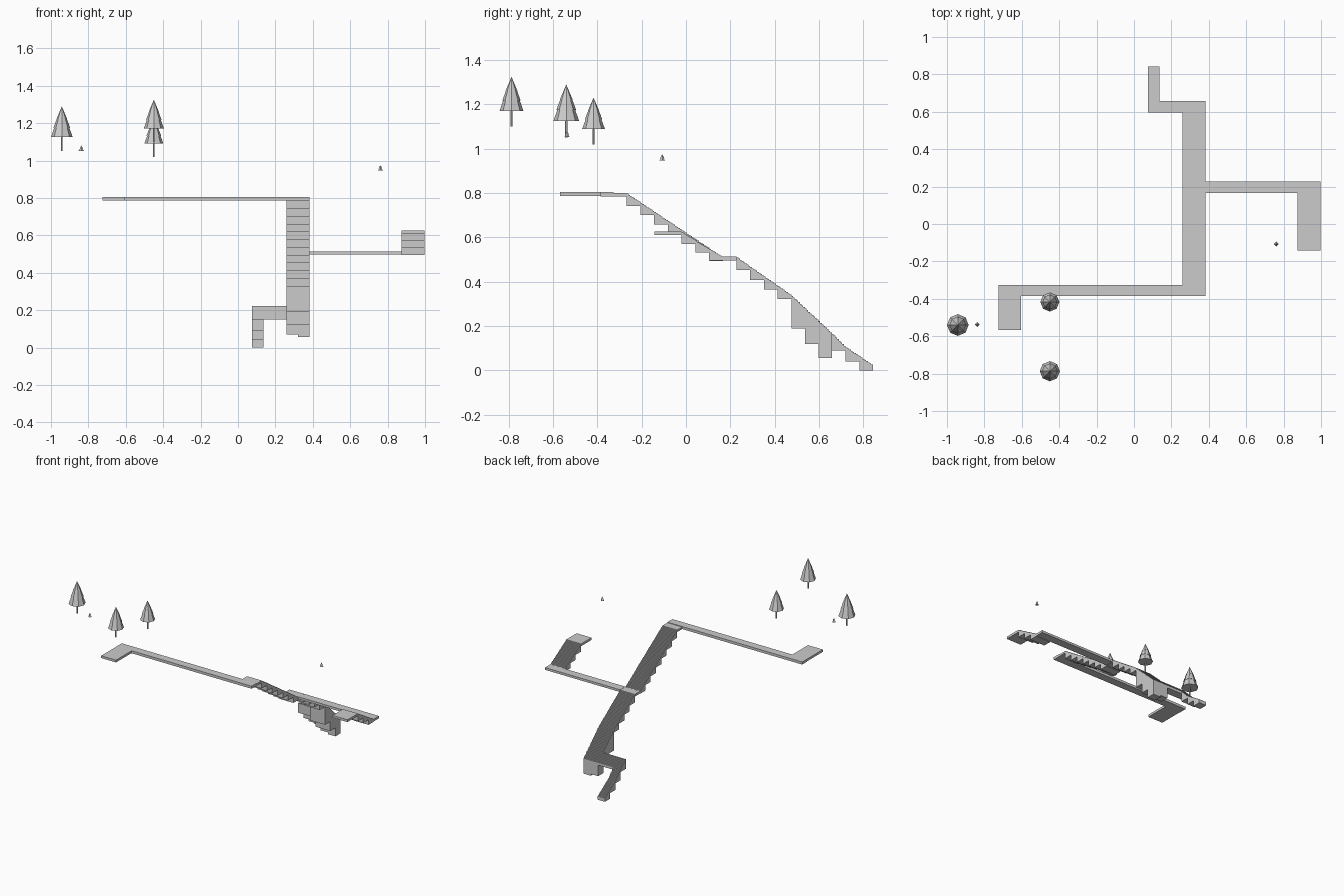
import bpy, bmesh, math

if "Cube" in bpy.data.objects:
    bpy.data.objects.remove(bpy.data.objects["Cube"])

grey = bpy.data.materials.new("light_grey")
grey.diffuse_color = (0.6, 0.6, 0.6, 1)
grey.use_nodes = True
grey.node_tree.nodes["Principled BSDF"].inputs["Base Color"].default_value = grey.diffuse_color


def finish(name, bm):
    bmesh.ops.recalc_face_normals(bm, faces=bm.faces)
    me = bpy.data.meshes.new(name)
    bm.to_mesh(me)
    bm.free()
    me.materials.append(grey)
    ob = bpy.data.objects.new(name, me)
    bpy.context.collection.objects.link(ob)
    return ob


def add_prism(bm, profile, x0, x1):
    """Extrude a (y, z) profile from x0 to x1."""
    face = bm.faces.new([bm.verts.new((x0, y, z)) for y, z in profile])
    res = bmesh.ops.extrude_face_region(bm, geom=[face])
    verts = [g for g in res["geom"] if isinstance(g, bmesh.types.BMVert)]
    bmesh.ops.translate(bm, verts=verts, vec=(x1 - x0, 0, 0))


def slab(name, x0, x1, y0, y1, z0, z1):
    bm = bmesh.new()
    add_prism(bm, [(y0, z0), (y1, z0), (y1, z1), (y0, z1)], x0, x1)
    finish(name, bm)


def add_step_block(bm, x0, x1, y0, y1, ztop, zlow, zbase, n=8):
    """One block with many fine treads on top, descending toward +y."""
    prof = [(y0, zbase), (y1, zbase)]
    dy, dz = (y1 - y0) / n, (ztop - zlow) / n
    for i in reversed(range(n)):
        z = ztop - dz * (i + 0.5)
        prof += [(y0 + dy * (i + 1), z), (y0 + dy * i, z)]
    add_prism(bm, prof, x0, x1)


def flight(name, x0, x1, y0, y1, ztop, zlow, count, thick=0.017, bases=None):
    bm = bmesh.new()
    dy, dz = (y1 - y0) / count, (ztop - zlow) / count
    for i in range(count):
        low = ztop - dz * (i + 1)
        base = bases[i] if bases else max(0, low - thick)
        add_step_block(bm, x0, x1, y0 + dy * i, y0 + dy * (i + 1),
                       ztop - dz * i, low, base)
    finish(name, bm)


# flat walkways
slab("upper_platform", -0.725, -0.603, -0.568, -0.385, 0.787, 0.804)
slab("upper_walkway", -0.725, 0.381, -0.385, -0.326, 0.785, 0.804)
slab("stair_head", 0.26, 0.381, -0.326, -0.268, 0.785, 0.80)
slab("middle_landing", 0.26, 0.381, 0.167, 0.228, 0.495, 0.512)
slab("side_walkway", 0.381, 0.997, 0.167, 0.228, 0.497, 0.514)
slab("side_platform", 0.875, 0.997, -0.142, -0.02, 0.61, 0.627)

# stair flights
flight("upper_stairs", 0.26, 0.381, -0.268, 0.167, 0.80, 0.51, 7)
flight("middle_stairs", 0.26, 0.381, 0.228, 0.475, 0.512, 0.34, 4)
flight("steep_stairs_left", 0.26, 0.32, 0.475, 0.658, 0.34, 0.168, 3,
       bases=[0.19, 0.12, 0.07])
flight("steep_stairs_right", 0.32, 0.381, 0.475, 0.658, 0.34, 0.168, 3,
       bases=[0.19, 0.12, 0.057])
flight("side_stairs", 0.875, 0.997, -0.02, 0.167, 0.625, 0.512, 3)
flight("low_walkway", 0.075, 0.26, 0.597, 0.658, 0.226, 0.168, 1)
flight("low_stairs_top", 0.075, 0.135, 0.658, 0.72, 0.168, 0.107, 1)
flight("low_stairs", 0.075, 0.135, 0.72, 0.843, 0.107, 0.024, 2, thick=0.024)


def add_cone(bm, x, y, z0, z1, r0, r1, sides):
    res = bmesh.ops.create_cone(bm, cap_ends=True, segments=sides,
                                radius1=r0, radius2=r1, depth=z1 - z0)
    bmesh.ops.translate(bm, verts=res["verts"], vec=(x, y, (z0 + z1) / 2))


# fir trees: thin trunk and three closely nested tiers
def tree(name, x, y, z0, zskirt, ztop, r):
    bm = bmesh.new()
    add_cone(bm, x, y, z0, zskirt + 0.03, 0.005, 0.005, 6)
    finish(name + "_trunk", bm)
    bm = bmesh.new()
    h = ztop - zskirt
    for a, b, ra, rb in ((0, 0.42, 1, 0.58), (0.3, 0.72, 0.77, 0.33),
                         (0.58, 1, 0.5, 0.0)):
        add_cone(bm, x, y, zskirt + a * h, zskirt + b * h, ra * r, rb * r, 8)
    finish(name + "_foliage", bm)


tree("left_tree", -0.942, -0.54, 1.05, 1.125, 1.29, 0.058)
tree("back_tree", -0.45, -0.417, 1.02, 1.09, 1.23, 0.051)
tree("front_tree", -0.45, -0.787, 1.10, 1.17, 1.325, 0.054)


# tiny four-sided saplings
def sapling(name, x, y, z):
    bm = bmesh.new()
    for k, r in enumerate((0.014, 0.011, 0.008)):
        add_cone(bm, x, y, z + 0.007 * k, z + 0.007 * k + 0.013, r, 0.001, 4)
    finish(name, bm)


sapling("left_sapling", -0.838, -0.537, 1.052)
sapling("right_sapling", 0.761, -0.107, 0.947)
